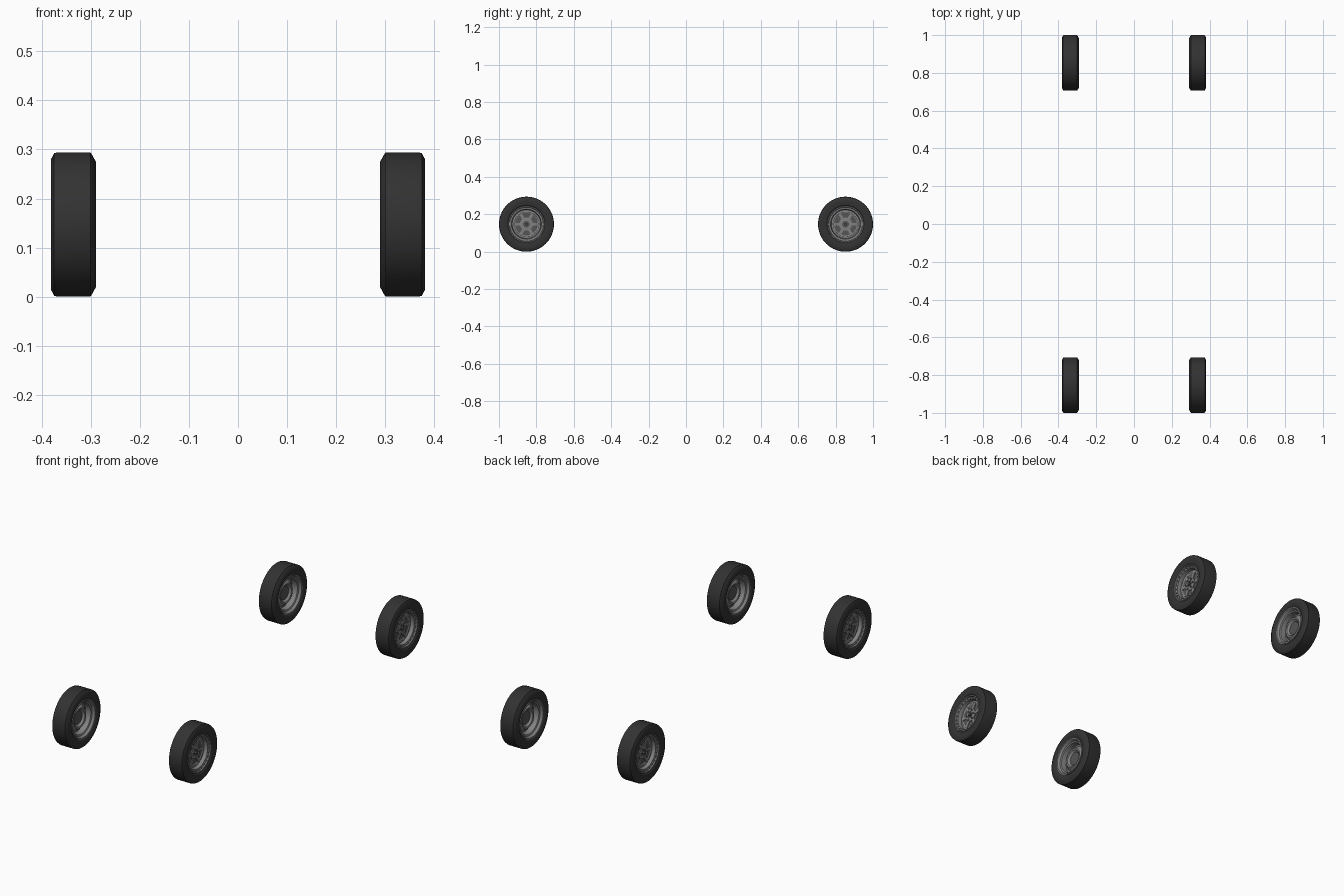
import bpy, bmesh, math
from mathutils import Matrix, Vector

if "Cube" in bpy.data.objects:
    bpy.data.objects.remove(bpy.data.objects["Cube"])


def material(name, v):
    m = bpy.data.materials.new(name)
    m.diffuse_color = (v, v, v, 1)
    m.use_nodes = True
    m.node_tree.nodes["Principled BSDF"].inputs["Base Color"].default_value = m.diffuse_color
    return m


RUBBER = material("black rubber", 0.032)
STEEL = material("grey steel", 0.22)
DARK = material("dark steel", 0.09)
CX, CY, R = 0.335, 0.853, 0.147


def finish(bm, name, mat, sx, sy):
    """Mirror to the chosen corner and turn into a smooth-by-angle object."""
    bmesh.ops.scale(bm, vec=(sx, 1, 1), verts=bm.verts)
    bmesh.ops.translate(bm, vec=(sx * CX, sy * CY, R), verts=bm.verts)
    bmesh.ops.recalc_face_normals(bm, faces=bm.faces)
    me = bpy.data.meshes.new(name)
    bm.to_mesh(me)
    bm.free()
    me.materials.append(mat)
    ob = bpy.data.objects.new(name, me)
    bpy.context.collection.objects.link(ob)
    bpy.ops.object.select_all(action='DESELECT')
    ob.select_set(True)
    bpy.context.view_layer.objects.active = ob
    bpy.ops.object.shade_smooth_by_angle(angle=math.radians(30))


def revolve(bm, profile, n=64):
    """Closed (x, radius) loop turned about the axle."""
    rings = []
    for i in range(n):
        a = 2 * math.pi * i / n
        rings.append([bm.verts.new((x, r * math.cos(a), r * math.sin(a))) for x, r in profile])
    k = len(profile)
    for i in range(n):
        p, q = rings[i], rings[(i + 1) % n]
        for j in range(k):
            bm.faces.new((p[j], q[j], q[(j + 1) % k], p[(j + 1) % k]))


def studs(bm, count, ring_r, r, x0, x1, sides=6):
    """Circle of short studs pointing along the axle."""
    for i in range(count):
        a = 2 * math.pi * i / count
        m = Matrix.Translation(((x0 + x1) / 2, ring_r * math.cos(a), ring_r * math.sin(a)))
        bmesh.ops.create_cone(bm, cap_ends=True, segments=sides, radius1=r, radius2=r,
                              depth=x1 - x0, matrix=m @ Matrix.Rotation(math.pi / 2, 4, 'Y'))


def spokes(bm, count, r0, r1, width, x0, x1):
    for i in range(count):
        m = (Matrix.Rotation(2 * math.pi * (i + 0.5) / count, 4, 'X')
             @ Matrix.Translation(((x0 + x1) / 2, 0, (r0 + r1) / 2))
             @ Matrix.Diagonal(Vector((x1 - x0, width, r1 - r0, 1))))
        bmesh.ops.create_cube(bm, size=1, matrix=m)


def wheel(sx, sy):
    tag = ("front" if sy < 0 else "back") + ("_right" if sx > 0 else "_left")

    # tyre, more rounded on its inner shoulder
    bm = bmesh.new()
    revolve(bm, [(0.036, 0.094), (0.044, 0.104), (0.046, 0.120), (0.046, 0.134), (0.040, 0.1455),
                 (0.034, 0.147), (-0.034, 0.147), (-0.038, 0.141), (-0.045, 0.128),
                 (-0.045, 0.112), (-0.040, 0.102), (-0.034, 0.094)], 72)
    finish(bm, tag + "_tyre", RUBBER, sx, sy)

    # rim barrel with stepped lips on both sides
    bm = bmesh.new()
    revolve(bm, [(0.037, 0.098), (0.041, 0.097), (0.041, 0.092), (0.034, 0.090), (0.031, 0.080),
                 (0.010, 0.076), (-0.010, 0.076), (-0.026, 0.079), (-0.029, 0.086),
                 (-0.036, 0.089), (-0.041, 0.093), (-0.041, 0.098), (-0.036, 0.098),
                 (-0.030, 0.092), (0.030, 0.092)])
    finish(bm, tag + "_rim", STEEL, sx, sy)

    # dished wheel disc
    bm = bmesh.new()
    revolve(bm, [(0.012, 0.078), (0.014, 0.066), (0.010, 0.058), (0.008, 0.034), (0.008, 0.020),
                 (-0.004, 0.020), (-0.004, 0.034), (-0.016, 0.044), (-0.018, 0.052),
                 (-0.010, 0.060), (0.002, 0.068), (0.002, 0.078)])
    finish(bm, tag + "_disc", STEEL, sx, sy)

    # dark vent ring behind the spokes
    bm = bmesh.new()
    revolve(bm, [(0.012, 0.060), (0.012, 0.032), (0.009, 0.032), (0.009, 0.060)])
    finish(bm, tag + "_vent_ring", DARK, sx, sy)

    # spokes, rim bolts and wheel nuts
    bm = bmesh.new()
    spokes(bm, 6, 0.028, 0.064, 0.015, 0.008, 0.016)
    studs(bm, 24, 0.085, 0.0032, 0.028, 0.038)
    studs(bm, 6, 0.026, 0.0042, 0.014, 0.023)
    finish(bm, tag + "_spokes_and_bolts", STEEL, sx, sy)

    # hub plate with cap, dark axle socket on the inside
    bm = bmesh.new()
    revolve(bm, [(0.017, 0.035), (0.018, 0.018), (0.014, 0.018), (0.006, 0.035)], 48)
    finish(bm, tag + "_hub_plate", STEEL, sx, sy)
    bm = bmesh.new()
    studs(bm, 1, 0, 0.034, -0.007, 0.006, 32)
    studs(bm, 1, 0, 0.019, 0.004, 0.015, 32)
    studs(bm, 1, 0, 0.008, 0.014, 0.026)
    finish(bm, tag + "_hub", DARK, sx, sy)


for sx in (1, -1):
    for sy in (1, -1):
        wheel(sx, sy)
